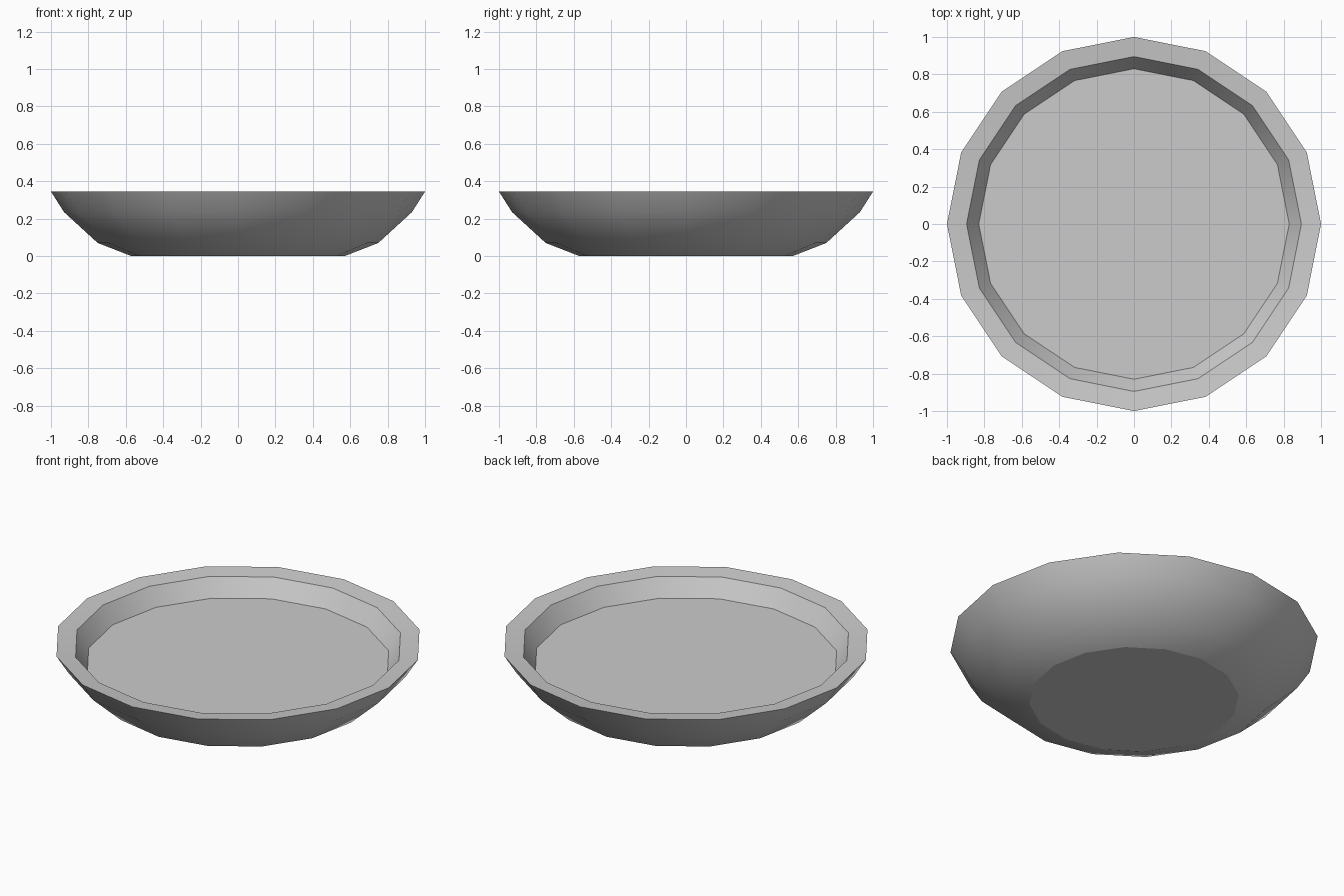
import bpy, bmesh, math

if "Cube" in bpy.data.objects:
    bpy.data.objects.remove(bpy.data.objects["Cube"])

SIDES = 16
# (radius, height, crease at this ring): outside from foot to rim, then inside to floor
PROFILE = [
    (0.57, 0.0, True),
    (0.75, 0.07, False),
    (0.93, 0.235, False),
    (1.0, 0.345, True),
    (0.895, 0.333, True),
    (0.83, 0.232, True),
]


def ring(bm, radius, z):
    return [bm.verts.new((radius * math.cos(2 * math.pi * i / SIDES),
                          radius * math.sin(2 * math.pi * i / SIDES), z))
            for i in range(SIDES)]


bm = bmesh.new()
rings = [ring(bm, r, z) for r, z, _ in PROFILE]

# Dish walls and rim
for a, b in zip(rings, rings[1:]):
    for i in range(SIDES):
        j = (i + 1) % SIDES
        bm.faces.new((a[i], a[j], b[j], b[i]))

# Flat underside and inner floor
bm.faces.new(rings[0][::-1])
bm.faces.new(rings[-1])

# Smooth walls with crisp rim, floor and foot edges
for f in bm.faces:
    f.smooth = len(f.verts) == 4
for verts, (_, _, crease) in zip(rings, PROFILE):
    if crease:
        for i in range(SIDES):
            bm.edges.get((verts[i], verts[(i + 1) % SIDES])).smooth = False

bmesh.ops.recalc_face_normals(bm, faces=bm.faces[:])
mesh = bpy.data.meshes.new("shallow_dish")
bm.to_mesh(mesh)
bm.free()
dish = bpy.data.objects.new("shallow_dish", mesh)
bpy.context.collection.objects.link(dish)
